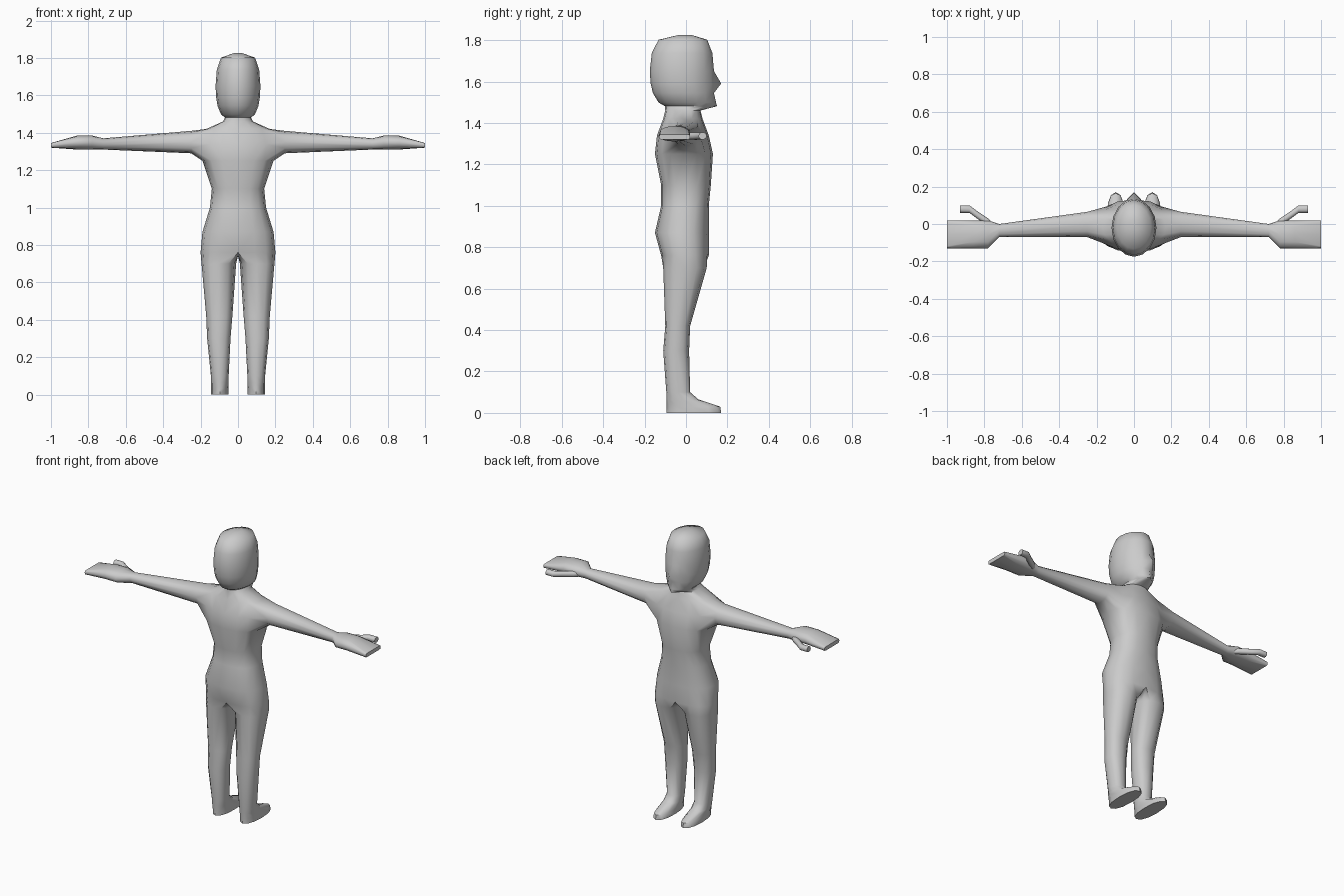
import bpy, bmesh
from math import cos, sin, radians, copysign

old_cube = bpy.data.objects.get("Cube")
if old_cube:
    bpy.data.objects.remove(old_cube, do_unlink=True)

colour = (*[0.6] * 3, 1)
grey = bpy.data.materials.new("light_grey")
grey.use_nodes = True
grey.diffuse_color = colour
grey.node_tree.nodes["Principled BSDF"].inputs["Base Color"].default_value = colour


def rounded_box_point(degrees, low_a, high_a, low_b, high_b, squareness=2.3):
    """Point at an angle on a rounded box that fills the given bounds."""
    point = []
    for wave, low, high in ((cos, low_a, high_a), (sin, low_b, high_b)):
        value = wave(radians(degrees))
        reach = copysign(abs(value) ** (2 / squareness), value)
        point.append((low + high + reach * (high - low)) / 2)
    return point


def add_limb(bm, loop, start, sections, place):
    """Extend a closed loop through the sections and cap the end."""
    count = len(loop)
    for position, *bounds in sections:
        ring = []
        for i in range(count):
            a, b = rounded_box_point(start + i * 360 / count, *bounds)
            ring.append(bm.verts.new(place(position, a, b)))
        if loop[0]:
            for i in range(count):
                bm.faces.new((loop[i - 1], loop[i], ring[i], ring[i - 1]))
        loop = ring
    bm.faces.new(loop)


def along_x(position, a, b):
    return position, a, b


def along_z(position, a, b):
    return a, b, position


def finish(bm, name):
    """Turn the left half into a smooth, mirrored object."""
    bmesh.ops.recalc_face_normals(bm, faces=bm.faces)
    mesh = bpy.data.meshes.new(name)
    bm.to_mesh(mesh)
    bm.free()
    mesh.materials.append(grey)
    part = bpy.data.objects.new(name, mesh)
    bpy.context.collection.objects.link(part)
    bpy.ops.object.select_all(action='DESELECT')
    part.select_set(True)
    bpy.context.view_layer.objects.active = part
    bpy.ops.object.shade_smooth_by_angle(angle=radians(55))
    part.modifiers.new("mirror", 'MIRROR').merge_threshold = 0.0005


def half_ring(bm, height, half_width, back, front, squareness):
    """Half of a trunk cross-section, from the spine round to the front."""
    ring = []
    for i in range(9):
        x, y = rounded_box_point(i * 22.5 - 90, -half_width, half_width, -back, front, squareness)
        ring.append(bm.verts.new((x, y, height)))
    return ring


body = bmesh.new()

# Trunk from hips to neck: height, half width, depth behind, depth in front
trunk = [
    (.76, .2, .12, .11),
    (.87, .19, .15, .11),
    (1, .15, .12, .11),
    (1.1, .14, .12, .12),
    (1.25, .19, .15, .13),
    (1.34, .2, .14, .11),
    (1.42, .17, .11, .08),
    (1.46, .08, .1, .07),
]
rows = [half_ring(body, *section, 2.4) for section in trunk]

# Head: a rounded egg whose face stays upright below the brow
for latitude in (-75, -60, -37, -20, 0, 30, 60, 89):
    size = cos(radians(latitude)) ** 0.4
    face = size if latitude > 0 else 1
    height = 1.65 + 0.175 * sin(radians(latitude))
    rows.append(half_ring(body, height, 0.12 * size, 0.175 * size, 0.135 * face, 2))

# Chin and nose stand out on the centre line
chin_under, chin, mouth, nose = [row[-1] for row in rows[len(trunk):][:4]]
for vert, push in ((chin_under, .015), (chin, .01), (nose, .035)):
    vert.co.y += push

# Skin the trunk, leaving a shoulder opening
armpit, shoulder, shoulder_top = rows[4:7]
for lower, upper in zip(rows, rows[1:]):
    for i in range(8):
        at_arm = lower in (armpit, shoulder) and 2 <= i < 6
        if not at_arm:
            body.faces.new((lower[i], lower[i + 1], upper[i + 1], upper[i]))
body.faces.new(rows[-1])

# Arm and hand grow from the shoulder opening
opening = armpit[2:7] + [shoulder[6]] + shoulder_top[6:1:-1] + [shoulder[2]]
add_limb(body, opening, 210, [
    (.25, -.07, .065, 1.29, 1.41),
    (.72, -.07, 0, 1.31, 1.37),
    (.78, -.13, .02, 1.31, 1.385),
    (.86, -.13, .02, 1.31, 1.385),
    (1, -.13, .02, 1.32, 1.345, 8),
], along_x)

# Leg and foot grow from the hip opening
crotch = [body.verts.new((0, y, .74)) for y in (.06, 0, -.06)]
add_limb(body, rows[0] + crotch, 240, [
    (.7, .01, .195, -.11, .1),
    (.42, .03, .17, -.1, .02),
    (.3, .04, .165, -.11, .015),
    (.1, .05, .145, -.095, .02),
    (.065, .05, .145, -.095, .06),
    (.03, .05, .145, -.095, .165),
    (0, .05, .145, -.095, .17),
], along_z)
finish(body, "body")

# Thumbs: an even tube bending forward from the wrist
thumb = bmesh.new()
path = ((.75, -.02), (.78, .01), (.84, .05), (.88, .08), (.93, .08))
sections = [(x, y - .02, y + .02, 1.32, 1.355) for x, y in path]
add_limb(thumb, [None] * 10, 0, sections, along_x)
finish(thumb, "thumbs")
